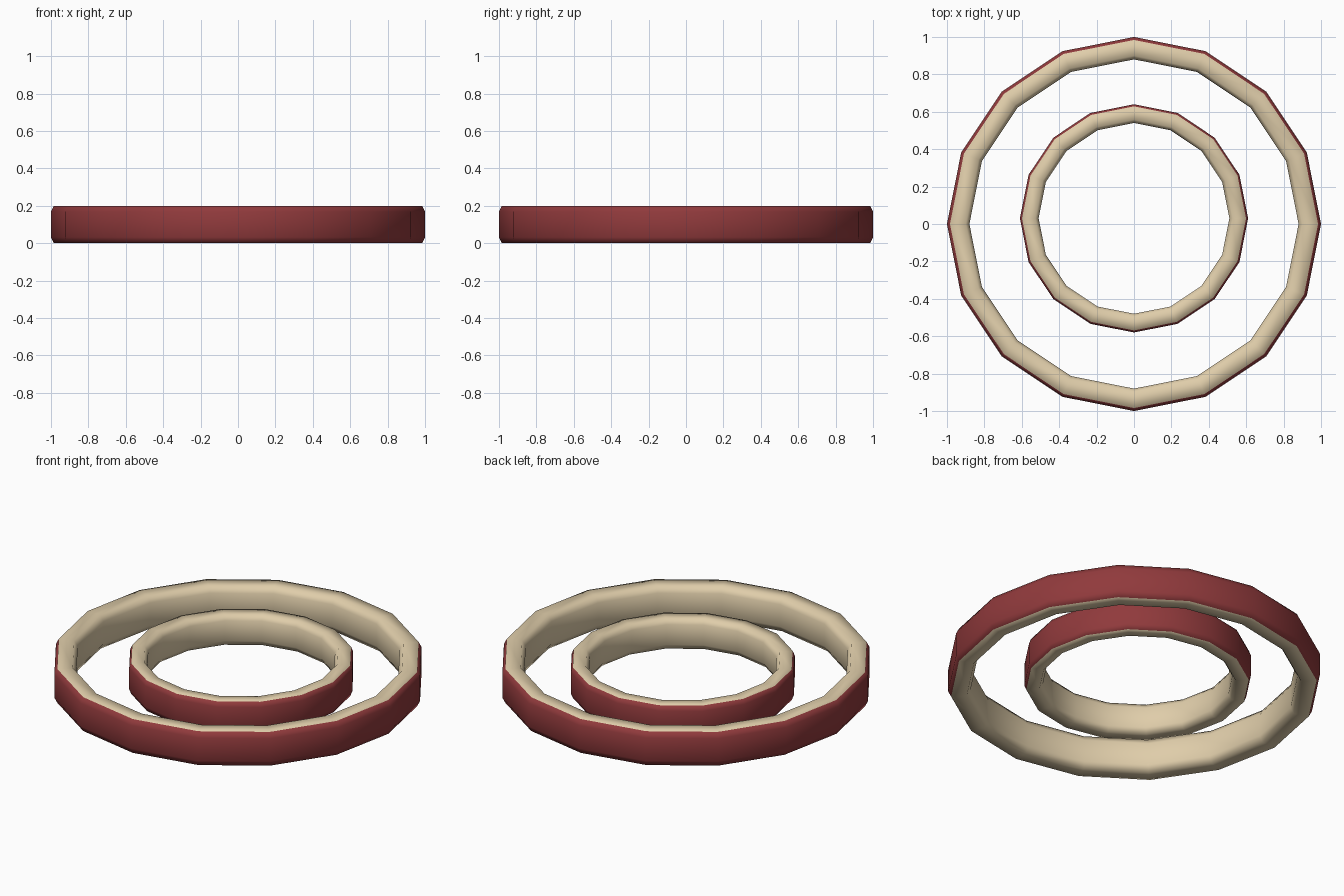
import bpy, bmesh, math

if "Cube" in bpy.data.objects:
    bpy.data.objects.remove(bpy.data.objects["Cube"])

SIDES = 16


def make_material(name, rgb):
    mat = bpy.data.materials.new(name)
    mat.diffuse_color = (*rgb, 1.0)
    mat.use_nodes = True
    mat.node_tree.nodes["Principled BSDF"].inputs["Base Color"].default_value = mat.diffuse_color
    return mat


red = make_material("dark red", (0.28, 0.042, 0.045))
cream = make_material("cream", (0.74, 0.61, 0.40))


def make_ring(name, outer, inner, z0, z1, cy, out_bevel, in_bevel):
    """Sweep a chamfered rectangular section around 16 sides."""
    (ob, oh), (ib, ih) = out_bevel, in_bevel
    profile = [
        (outer - ob, z0), (outer, z0 + oh), (outer, z1 - oh), (outer - ob, z1),
        (inner + ib, z1), (inner, z1 - ih), (inner, z0 + ih), (inner + ib, z0),
    ]
    bm = bmesh.new()
    loops = []
    for i in range(SIDES):
        a = 2 * math.pi * i / SIDES
        loops.append([bm.verts.new((r * math.cos(a), r * math.sin(a), z))
                      for r, z in profile])
    n = len(profile)
    for i in range(SIDES):
        here, there = loops[i], loops[(i + 1) % SIDES]
        for j in range(n):
            k = (j + 1) % n
            face = bm.faces.new((here[j], there[j], there[k], here[k]))
            face.smooth = True
            # outer wall and its chamfers are red, everything else cream
            face.material_index = 0 if j < 3 else 1
    bmesh.ops.recalc_face_normals(bm, faces=bm.faces)
    mesh = bpy.data.meshes.new(name)
    bm.to_mesh(mesh)
    bm.free()
    mesh.materials.append(red)
    mesh.materials.append(cream)
    obj = bpy.data.objects.new(name, mesh)
    obj.location.y = cy
    bpy.context.collection.objects.link(obj)
    return obj


# large outer ring
make_ring("outer_ring", 1.0, 0.88, 0.0, 0.2, 0.0, (0.016, 0.032), (0.02, 0.035))
# smaller ring inside it, slightly off centre
make_ring("inner_ring", 0.61, 0.51, 0.01, 0.19, 0.03, (0.011, 0.028), (0.018, 0.03))
